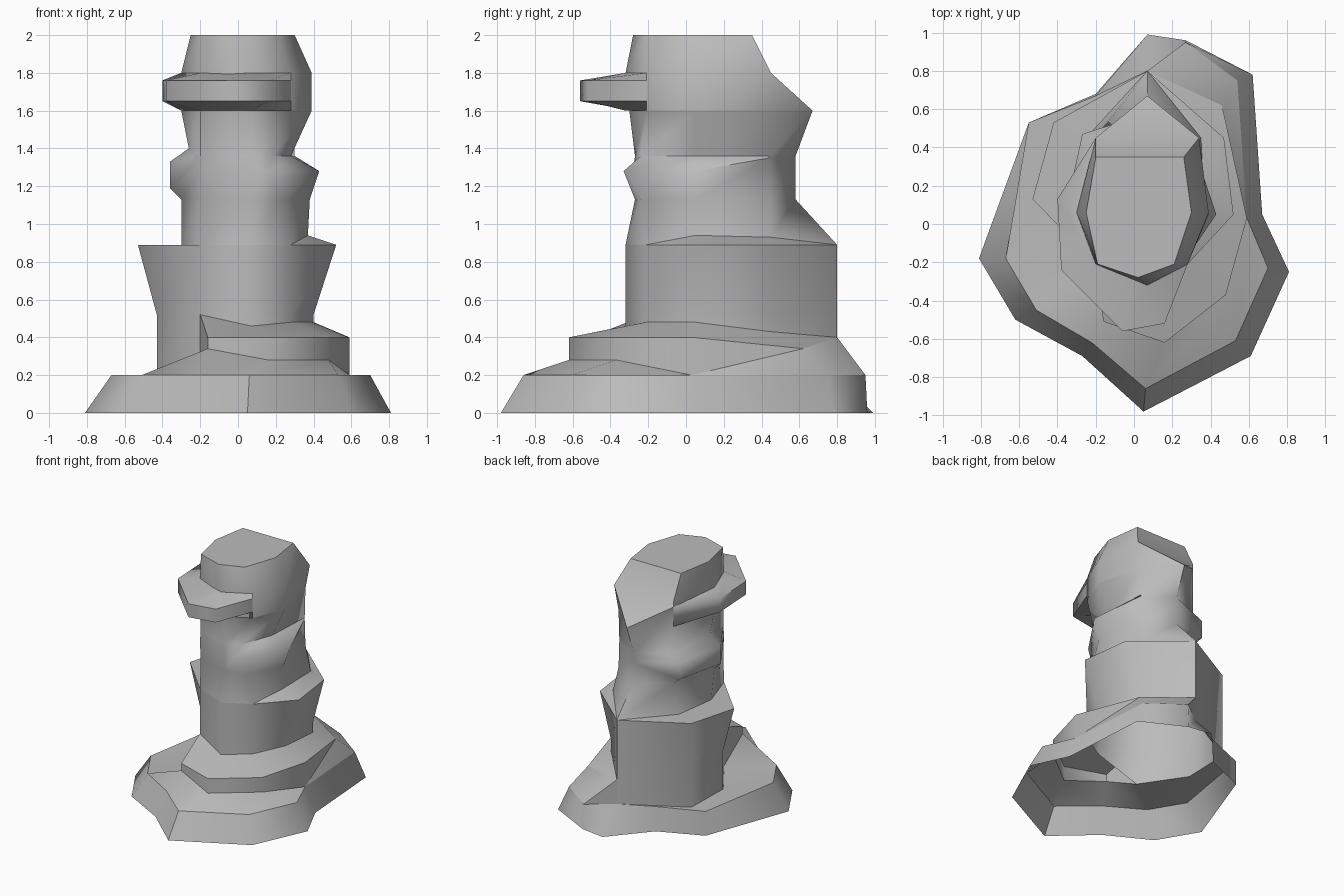
import bpy
import bmesh

default_cube = bpy.data.objects.get("Cube")
if default_cube:
    bpy.data.objects.remove(default_cube, do_unlink=True)


def make_material(name, colour):
    material = bpy.data.materials.new(name)
    material.use_nodes = True
    material.diffuse_color = colour
    shader = next(n for n in material.node_tree.nodes if n.type == "BSDF_PRINCIPLED")
    shader.inputs["Base Color"].default_value = colour
    return material


stone = make_material("grey stone", (.5, .5, .5, 1))


def loft(name, rings, closed=True, cap=False):
    """Skin a stack of (height, outline) rings; a point may carry its own height."""
    bm = bmesh.new()
    loops = []
    for height, outline in rings:
        points = [p if len(p) > 2 else (*p, height) for p in outline]
        loops.append([bm.verts.new(p) for p in points])
    for lower, upper in zip(loops, loops[1:]):
        count = len(lower)
        for i in range(count if closed else count - 1):
            j = (i + 1) % count
            bm.faces.new((lower[i], lower[j], upper[j], upper[i]))
    if cap:
        bm.faces.new(loops[-1])
    # Repeated points collapse quads into triangles
    bmesh.ops.remove_doubles(bm, verts=bm.verts[:], dist=.0001)
    mesh = bpy.data.meshes.new(name)
    bm.to_mesh(mesh)
    bm.free()
    mesh.materials.append(stone)
    obj = bpy.data.objects.new(name, mesh)
    bpy.context.collection.objects.link(obj)
    bpy.ops.object.select_all(action="DESELECT")
    obj.select_set(True)
    bpy.context.view_layer.objects.active = obj
    bpy.ops.object.shade_smooth_by_angle(angle=1.05)


# Corner points shared by neighbouring parts
front, front_left, front_right = (.07, -.32), (.28, -.21), (-.2, -.21)
side_low, side_high = (.59, .03, .2), (.59, .03, .4)
ramp_top, back_low, back_high = (.46, .62, .34), (.07, .8, .2), (.07, .8, .4)
step_corner = (-.16, -.51, .34)

# Wide hollow foot
ground = [(.05, -.98), (.61, -.69), (.81, -.25), (.67, .05), (.62, .78), (.27, .96),
          (.07, .99), (-.2, .68), (-.55, .53), (-.81, -.18), (-.62, -.5), (-.27, -.69)]
rim = [(.06, -.86), (.53, -.61), (.7, -.23), side_low, (.54, .75), (.27, .95),
       back_low, (-.2, .67), (-.55, .53), (-.67, -.18), (-.51, -.45), (-.22, -.62)]
loft("foot_wall", [(0, ground), (.2, rim)])

# Ledge on top of the foot, with a ramp at the left back corner
ledge = [(.16, -.62, .28), (.48, -.37, .28), side_low, side_low, ramp_top, back_high,
         back_low, (-.2, .65), (-.42, .53), (-.43, .13), front_right, step_corner]
loft("foot_ledge", [(.2, rim), (.2, ledge)])

# Second step wrapping the front and left side
step_base = [(-.2, -.21, .2), step_corner, (.16, -.62), (.48, -.37), side_low, ramp_top, back_high]
step_edge = [(-.2, -.21, .52), (-.16, -.51), (.16, -.62), (.48, -.37), side_high, ramp_top, back_high]
step_shoulder = [(-.2, -.21, .52), (-.2, -.21, .52), (.07, -.32, .46), front_left, (.4, .05),
                 (.37, .45, .43), back_high]
loft("step_wall", [(.28, step_base), (.4, step_edge)], closed=False)
loft("step_shoulder", [(.4, step_edge), (.48, step_shoulder)], closed=False)

# Lower column, flaring to a flat ledge
column = [front, front_left, (.4, .05), (.37, .45), (.07, .8), (-.42, .53), (-.43, .13), front_right]
column_foot = [(x, y, .2 if x < 0 or y > .7 else .4) for x, y in column]
column_lip = [front, front_left, (.52, .05), (.47, .45), (.07, .8), (-.42, .53), (-.53, .13), front_right]
column_inset = [front, front_left, (.37, .05, .94), (.35, .45, .93), (.07, .8), (-.25, .45), (-.3, .1), front_right]
loft("lower_column", [(.2, column_foot), (.52, column), (.89, column_lip)])
loft("column_top", [(.89, column_lip), (.89, column_inset)])

# Narrow neck with a jutting band, stepped on the right
waist = [(.07, -.27), (.22, -.24), (.38, .05), (.3, .45), (.07, .58), (-.2, .45), (-.3, .06), (-.2, -.2)]
band = [(.07, -.28), (.17, -.33), (.43, .05), (.3, .44, 1.35), (.07, .58), (-.27, .47, 1.19),
        (-.36, .06, 1.19), (-.2, -.21)]
band_top = [(.07, -.27), (.18, -.24), (.28, .05), (.3, .44), (.07, .58), (-.27, .47, 1.33),
            (-.36, .06, 1.33), (-.2, -.2)]
nape = band_top[:5] + [(-.2, .45, 1.37), (-.26, .06, 1.4), (-.2, -.2)]
jaw = [(.07, -.3), front_left, (.39, .05), (.3, .45), (.07, .67), (-.2, .45, 1.76), (-.3, .06), front_right]
loft("neck", [(.89, column_inset), (1.13, waist), (1.28, band), (1.36, band_top), (1.36, nape), (1.6, jaw)])

# Blunt head with a wedge at the back and a flat crown
temple = [front, front_left, (.39, .06), (.34, .45), (.34, .45), (-.2, .45), (-.3, .06), front_right]
crown = [(.02, -.28), (.21, -.21), (.3, .06), (.26, .35), (.03, .35), (-.2, .35), (-.25, .06), (-.19, -.21)]
loft("head", [(1.6, jaw), (1.8, temple), (2, crown)], cap=True)

# Brow slab jutting from the front and right of the head
brow_root = [(-.2, .45), (-.3, .06), front_right, (.02, -.28), front, front_left]
brow_edge = [(-.2, .45), (-.4, .13), (-.38, -.24), (-.06, -.56), (.16, -.52), front_left]
loft("brow", [(1.6, brow_root), (1.65, brow_edge), (1.76, brow_edge), (1.8, brow_root)], closed=False)
